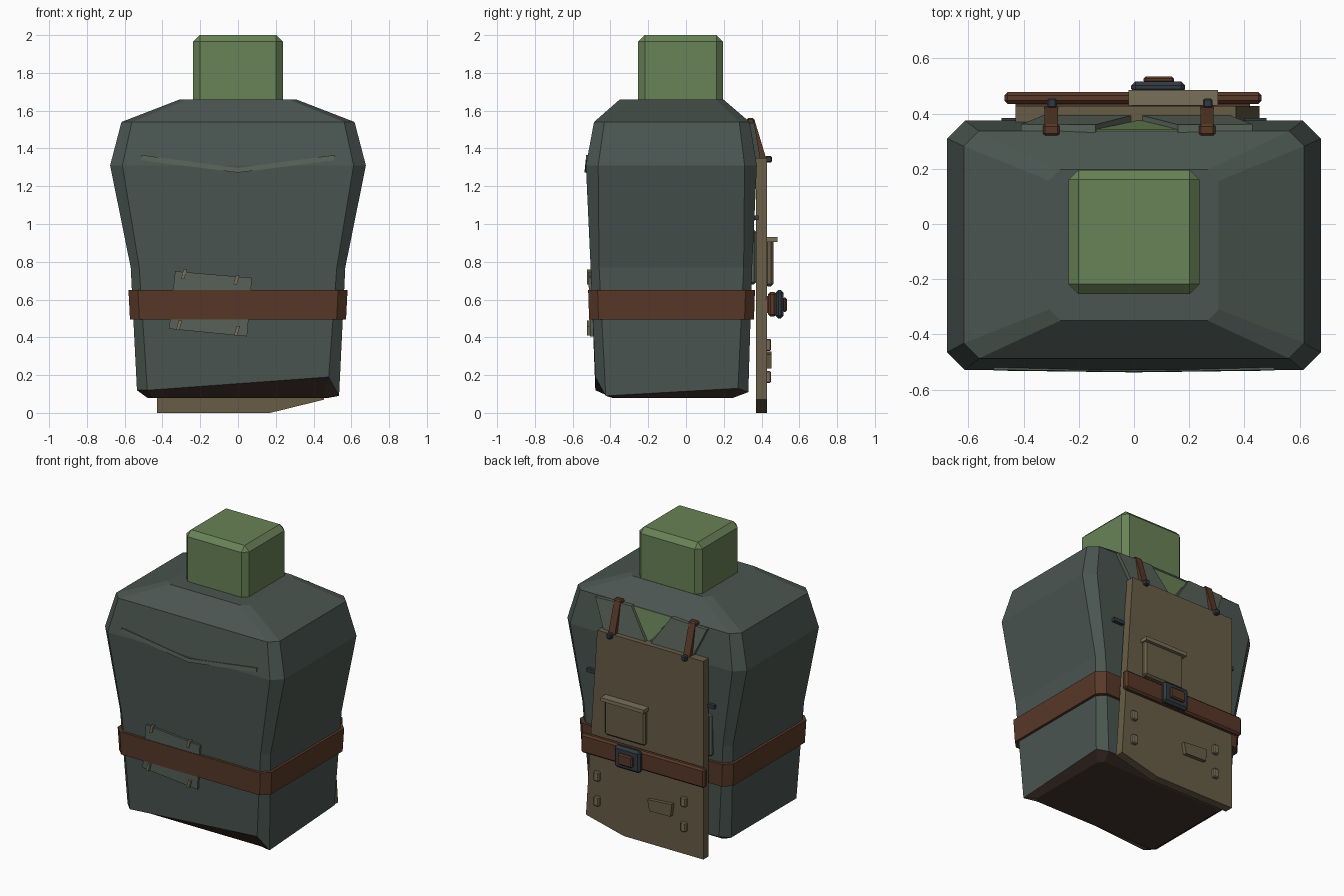
import bpy, bmesh
from mathutils import Vector

if "Cube" in bpy.data.objects:
    bpy.data.objects.remove(bpy.data.objects["Cube"])


def lin(c):
    return c / 12.92 if c <= 0.04045 else ((c + 0.055) / 1.055) ** 2.4


def material(name, rgb):
    m = bpy.data.materials.new(name)
    m.diffuse_color = (*[lin(c / 255) for c in rgb], 1)
    m.use_nodes = True
    m.node_tree.nodes["Principled BSDF"].inputs["Base Color"].default_value = m.diffuse_color
    return m


CLOTH = material("cloth", (74, 85, 80))
PATCH = material("patch", (88, 98, 90))
LEATHER = material("leather", (88, 56, 40))
LINING = material("lining", (66, 52, 46))
WOOD = material("wood", (104, 92, 70))
THREAD = material("thread", (122, 112, 90))
SKIN = material("skin", (104, 130, 86))
IRON = material("iron", (50, 58, 66))


def make(name, bm, mat):
    bmesh.ops.recalc_face_normals(bm, faces=bm.faces)
    me = bpy.data.meshes.new(name)
    bm.to_mesh(me)
    bm.free()
    ob = bpy.data.objects.new(name, me)
    bpy.context.collection.objects.link(ob)
    me.materials.append(mat)
    return ob


def loft(name, rings, mat, caps=True, closed=False):
    bm = bmesh.new()
    rows = [[bm.verts.new(p) for p in r] for r in rings]
    n = len(rows[0])
    for a, b in zip(rows, rows[1:] + rows[:1] if closed else rows[1:]):
        for i in range(n):
            bm.faces.new((a[i], a[(i + 1) % n], b[(i + 1) % n], b[i]))
    if caps:
        bm.faces.new(rows[0])
        bm.faces.new(rows[-1])
    return make(name, bm, mat)


def octagon(x, y0, y1, c, z):
    """Chamfered rectangle, counter-clockwise from front left; z is one height or eight."""
    zs = z if isinstance(z, list) else [z] * 8
    xy = [(-x + c, y0), (x - c, y0), (x, y0 + c), (x, y1 - c),
          (x - c, y1), (-x + c, y1), (-x, y1 - c), (-x, y0 + c)]
    return [(px, py, pz) for (px, py), pz in zip(xy, zs)]


def plate(name, pts, y0, y1, mat, lean=0, zref=0):
    """Flat x-z outline given thickness in y, optionally leaning with height."""
    return loft(name, [[(x, y + lean * (z - zref), z) for x, z in pts] for y in (y0, y1)], mat)


def box(name, x0, x1, y0, y1, z0, z1, mat, bevel=0):
    ob = plate(name, [(x0, z0), (x1, z0), (x1, z1), (x0, z1)], y0, y1, mat)
    if bevel:
        b = ob.modifiers.new("chamfer", 'BEVEL')
        b.width, b.segments = bevel, 1
    return ob


# Body with a ragged hem
hem = [0.12, 0.19, 0.09, 0.13, 0.11, 0.13, 0.12, 0.12]
hem_ring = octagon(0.535, -0.48, 0.33, 0.055, hem)
loft("body", [hem_ring,
              octagon(0.568, -0.505, 0.35, 0.045, 0.77),
              octagon(0.677, -0.53, 0.375, 0.065, 1.31),
              octagon(0.617, -0.487, 0.337, 0.055, 1.54),
              octagon(0.307, -0.35, 0.197, 0.04, 1.66)], CLOTH)
loft("body_underside", [octagon(0.48, -0.39, 0.25, 0.03, 0.08), hem_ring], LINING)

# Head
box("head", -0.237, 0.237, -0.253, 0.196, 1.58, 2.0, SKIN, 0.035)

# Waist belt around the body
loft("waist_belt", [octagon(0.572, -0.513, 0.36, 0.05, 0.495),
                    octagon(0.58, -0.518, 0.365, 0.05, 0.65),
                    octagon(0.54, -0.48, 0.33, 0.05, 0.65),
                    octagon(0.53, -0.48, 0.33, 0.05, 0.495)], LEATHER, False, True)

# Chest seam, in two halves along the front
for side, s in (("left", -1), ("right", 1)):
    plate("chest_seam_" + side, [(0, 1.272), (0.51 * s, 1.337), (0.51 * s, 1.365), (0, 1.297)],
          -0.534, -0.49, PATCH, 0.1, 1.31)

# Sewn front patch and stitches
plate("front_patch", [(-0.365, 0.445), (0.048, 0.405), (0.074, 0.715), (-0.333, 0.75)],
      -0.512, -0.48, PATCH, -0.03, 0.57)
for i, (x, z) in enumerate([(-0.286, 0.735), (-0.008, 0.706), (-0.312, 0.465), (-0.006, 0.434)]):
    plate(f"stitch_{i}", [(x - 0.016, z - 0.025), (x + 0.002, z - 0.025),
                          (x + 0.016, z + 0.025), (x - 0.002, z + 0.025)], -0.525, -0.49, THREAD)

# Open collar on the back
plate("collar_opening", [(-0.14, 1.54), (0.16, 1.54), (0.02, 1.34)], 0.36, 0.382, SKIN, -0.17, 1.31)
for side, s in (("left", -1), ("right", 1)):
    lapel = [(0.42, 1.535), (0.15, 1.545), (0.02, 1.35), (0.12, 1.24), (0.33, 1.33)]
    plate("lapel_" + side, [(x * s + 0.01, z) for x, z in lapel], 0.36, 0.40, PATCH, -0.17, 1.31)
    # Toggles beside the board
    box("toggle_" + side, s * 0.40, s * 0.48, 0.345, 0.385, 1.02, 1.045, IRON)
box("back_pocket", -0.45, -0.2, 0.33, 0.372, 0.68, 0.97, PATCH, 0.012)

# Wooden back board with a broken corner
plate("back_board", [(-0.43, 0), (0.17, 0), (0.455, 0.07), (0.37, 1.35), (-0.43, 1.35)],
      0.37, 0.428, WOOD)

# Board strap and buckle
box("board_strap", -0.47, 0.463, 0.435, 0.478, 0.51, 0.64, LEATHER, 0.012)
box("strap_backing", -0.43, 0.42, 0.42, 0.44, 0.53, 0.62, LEATHER)
box("buckle", -0.01, 0.185, 0.474, 0.517, 0.5, 0.65, IRON, 0.015)
box("buckle_centre", 0.035, 0.145, 0.51, 0.535, 0.535, 0.61, LEATHER, 0.008)

# Board pouch and its lid
box("pouch", -0.01, 0.295, 0.42, 0.462, 0.67, 0.92, WOOD, 0.012)
box("pouch_lid", -0.02, 0.305, 0.43, 0.485, 0.905, 0.93, THREAD)

# Hangers tying the board to the shoulders
for side, x in (("left", -0.3), ("right", 0.265)):
    loft("hanger_" + side, [[(x + dx, y + dy, z + dy * 0.3) for dx, dy in
                             ((-0.024, -0.018), (0.024, -0.018), (0.024, 0.018), (-0.024, 0.018))]
                            for y, z in ((0.345, 1.545), (0.41, 1.33))], LEATHER)
    box("hanger_knot_" + side, x - 0.03, x + 0.03, 0.32, 0.362, 1.515, 1.56, LEATHER, 0.008)
    box("hanger_nut_" + side, x - 0.015, x + 0.02, 0.42, 0.455, 1.325, 1.36, IRON, 0.006)

# Lower board pegs and nameless plate
for x in (-0.29, 0.365):
    for z in (0.36, 0.19):
        box("board_peg", x - 0.02, x + 0.02, 0.42, 0.45, z - 0.032, z + 0.032, THREAD, 0.006)
plate("board_plate", [(-0.2, 0.24), (-0.04, 0.235), (-0.025, 0.31), (-0.21, 0.325)],
      0.42, 0.453, WOOD)
